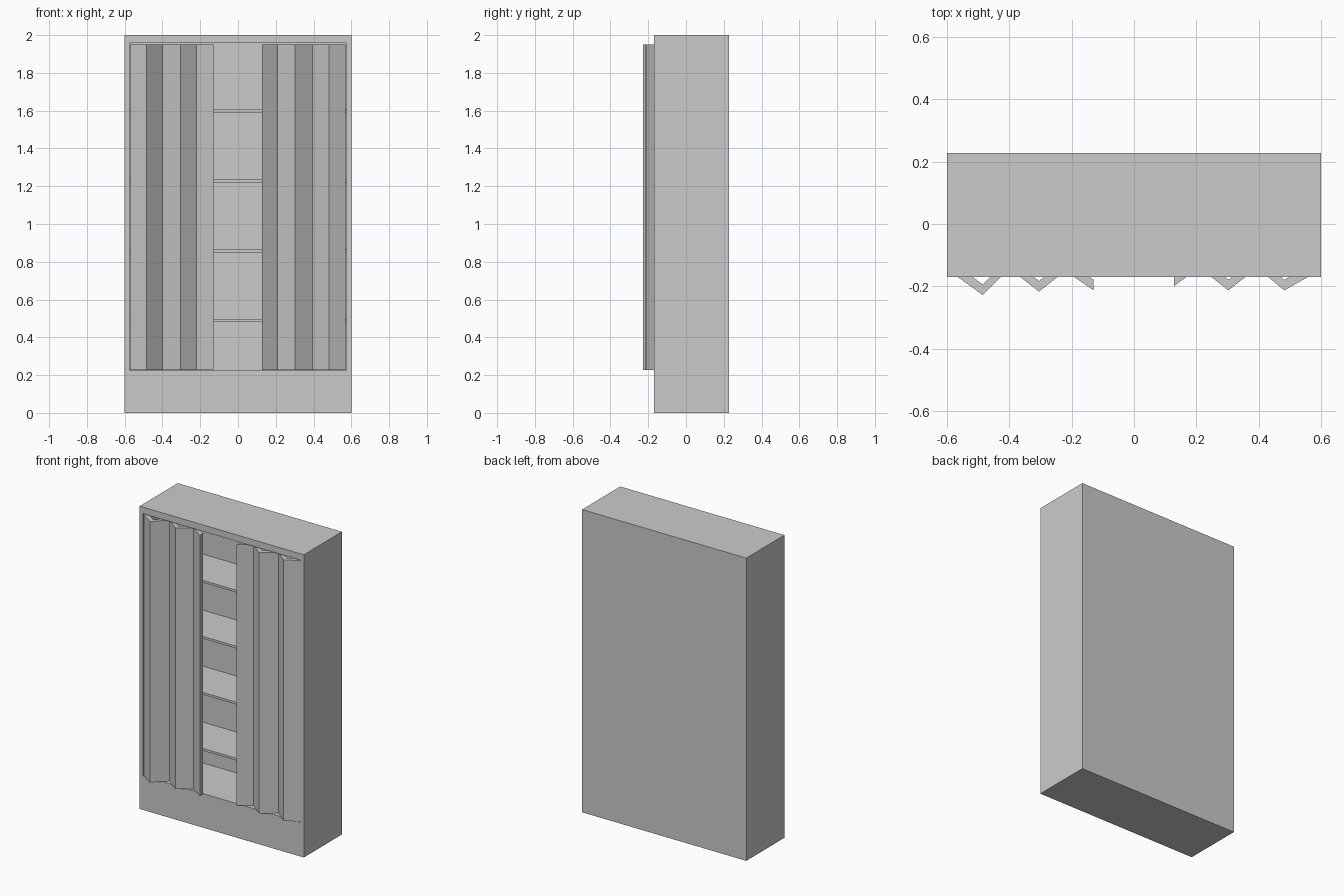
import bpy, bmesh

if "Cube" in bpy.data.objects:
    bpy.data.objects.remove(bpy.data.objects["Cube"])

X, FRONT, BACK, H = 0.6, -0.17, 0.228, 2.0
OPEN_X, OPEN_Z0, OPEN_Z1, INNER_BACK = 0.575, 0.225, 1.957, 0.185


def finish(name, bm):
    bmesh.ops.recalc_face_normals(bm, faces=bm.faces[:])
    mesh = bpy.data.meshes.new(name)
    bm.to_mesh(mesh)
    bm.free()
    obj = bpy.data.objects.new(name, mesh)
    bpy.context.collection.objects.link(obj)
    return obj


def box(bm, x0, x1, y0, y1, z0, z1):
    verts = bmesh.ops.create_cube(bm, size=1)["verts"]
    for v in verts:
        v.co.x = x1 if v.co.x > 0 else x0
        v.co.y = y1 if v.co.y > 0 else y0
        v.co.z = z1 if v.co.z > 0 else z0


# cabinet shell: box with a recessed front opening
bm = bmesh.new()
box(bm, -X, X, FRONT, BACK, 0, H)
bm.normal_update()
face = min(bm.faces, key=lambda f: f.calc_center_median().y)
bmesh.ops.inset_region(bm, faces=[face], thickness=0.02)
for v in face.verts:
    v.co.x = OPEN_X if v.co.x > 0 else -OPEN_X
    v.co.z = OPEN_Z1 if v.co.z > 1 else OPEN_Z0
new = bmesh.ops.extrude_face_region(bm, geom=[face])["geom"]
for v in (g for g in new if isinstance(g, bmesh.types.BMVert)):
    v.co.y = INNER_BACK
if face.is_valid:
    bmesh.ops.delete(bm, geom=[face], context="FACES_ONLY")
finish("cabinet", bm)

# four shelves
for i in range(4):
    bm = bmesh.new()
    top = 0.495 + 0.37 * i
    box(bm, -OPEN_X, OPEN_X, -0.12, INNER_BACK, top - 0.015, top)
    finish(f"shelf_{i + 1}", bm)


# pleated curtains: zigzag profile with thickness, extruded upwards
def curtain(name, outer, thickness=0.034, z0=0.227, z1=1.951):
    bm = bmesh.new()
    loop = outer + [(x, y + thickness) for x, y in reversed(outer)]
    n = len(outer)
    low = [bm.verts.new((x, y, z0)) for x, y in loop]
    high = [bm.verts.new((x, y, z1)) for x, y in loop]
    m = len(loop)
    for i in range(m):
        j = (i + 1) % m
        bm.faces.new((low[i], low[j], high[j], high[i]))
    for ring in (low, high):
        for i in range(n - 1):
            bm.faces.new((ring[i], ring[i + 1], ring[m - 2 - i], ring[m - 1 - i]))
    finish(name, bm)


curtain("left_curtain", [(-0.572, -0.165), (-0.485, -0.228), (-0.40, -0.142),
                         (-0.305, -0.217), (-0.22, -0.15), (-0.13, -0.213)])
curtain("right_curtain", [(0.128, -0.199), (0.21, -0.14), (0.303, -0.213),
                          (0.395, -0.14), (0.482, -0.213), (0.57, -0.163)])
